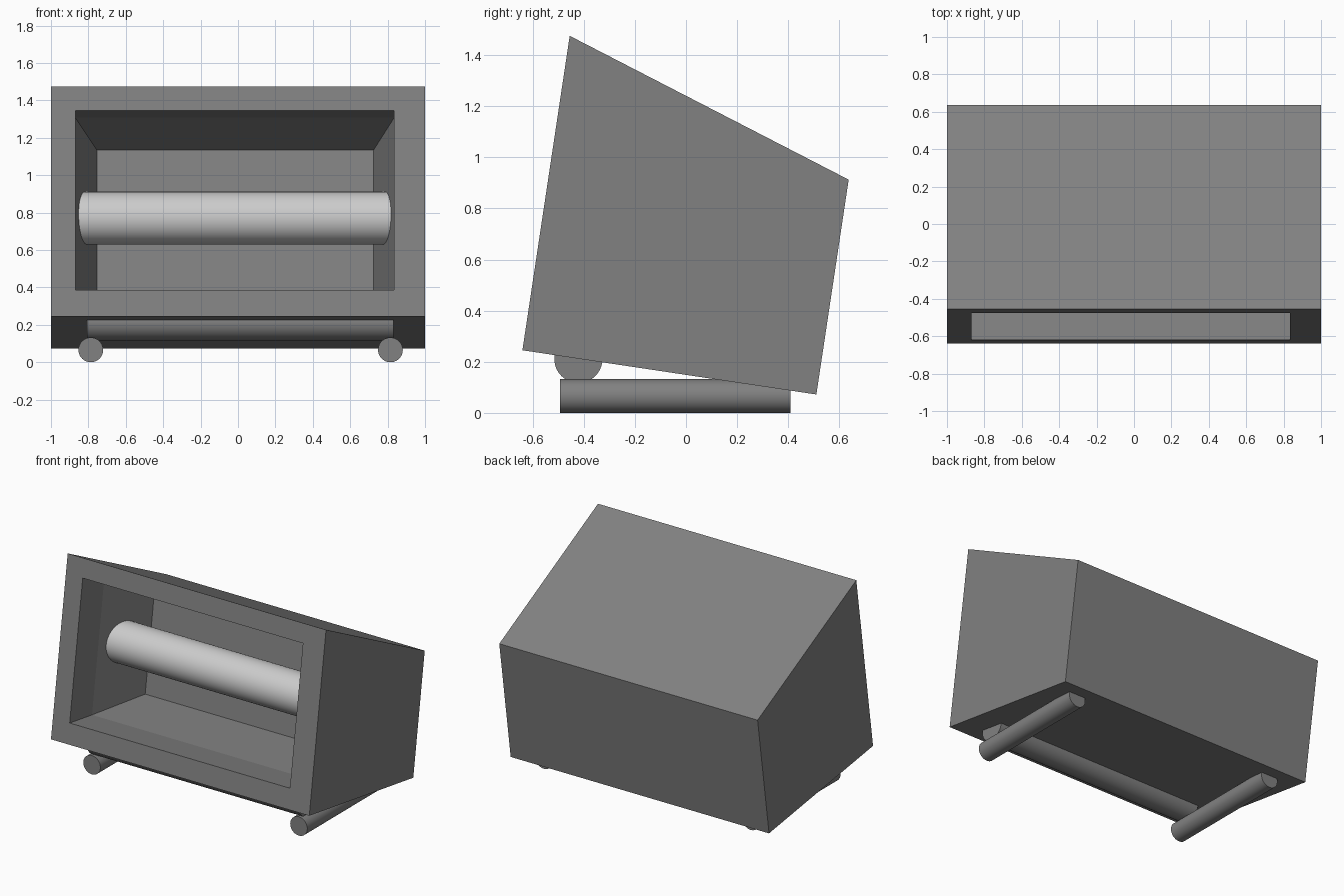
import bpy, bmesh, math
from mathutils import Vector, Matrix

if "Cube" in bpy.data.objects:
    bpy.data.objects.remove(bpy.data.objects["Cube"])

grey = bpy.data.materials.new("dark_grey")
grey.diffuse_color = (0.22, 0.22, 0.22, 1)
grey.use_nodes = True
grey.node_tree.nodes["Principled BSDF"].inputs["Base Color"].default_value = grey.diffuse_color

# Tilted local axes of the cabinet: d = depth inward, h = height along the front
TILT = math.atan2(0.185, 1.23)
DEPTH = Vector((0, math.cos(TILT), -math.sin(TILT)))
UP = Vector((0, math.sin(TILT), math.cos(TILT)))
ORIGIN = Vector((0, -0.64, 0.245))


def local(x, d, h):
    return ORIGIN + Vector((x, 0, 0)) + DEPTH * d + UP * h


def ring(x0, x1, d, h0, h1):
    return [local(x, d, h) for x, h in ((x0, h0), (x1, h0), (x1, h1), (x0, h1))]


def rod(name, center, radius, length, axis, material=None):
    bpy.ops.mesh.primitive_cylinder_add(vertices=64, radius=radius, depth=length)
    ob = bpy.context.object
    ob.name = name
    turn = Matrix.Rotation(math.pi / 2, 4, 'Y' if axis == 'X' else 'X')
    ob.data.transform(turn)
    ob.location = center
    bpy.ops.object.shade_smooth_by_angle(angle=math.radians(35))
    if material:
        ob.data.materials.append(material)
    return ob


# Cabinet: outer back, outer front, opening, straight recess, tapered recess back
rings = [
    ring(-1, 1, 1.163, 0, 0.85),
    ring(-1, 1, 0, 0, 1.244),
    ring(-0.87, 0.835, 0, 0.142, 1.112),
    ring(-0.87, 0.835, 0.25, 0.142, 1.112),
    ring(-0.755, 0.725, 0.667, 0.219, 1.0),
]
bm = bmesh.new()
loops = [[bm.verts.new(p) for p in r] for r in rings]
for a, b in zip(loops, loops[1:]):
    for i in range(4):
        j = (i + 1) % 4
        bm.faces.new((a[i], a[j], b[j], b[i]))
bm.faces.new(loops[0])
bm.faces.new(loops[-1])
bmesh.ops.recalc_face_normals(bm, faces=bm.faces)
mesh = bpy.data.meshes.new("cabinet")
bm.to_mesh(mesh)
bm.free()
mesh.materials.append(grey)
bpy.context.collection.objects.link(bpy.data.objects.new("cabinet", mesh))

# Light roller across the recess, ends sunk into the tapered walls
rod("roller", local(-0.017, 0.455, 0.6), 0.141, 1.69, 'X')

# Two runner feet and the front cross bar that tilts the cabinet
for side, x in (("left", -0.787), ("right", 0.815)):
    rod(side + "_foot", (x, -0.042, 0.066), 0.066, 0.90, 'Y', grey)
rod("cross_bar", (0.012, -0.421, 0.211), 0.094, 1.64, 'X', grey)
